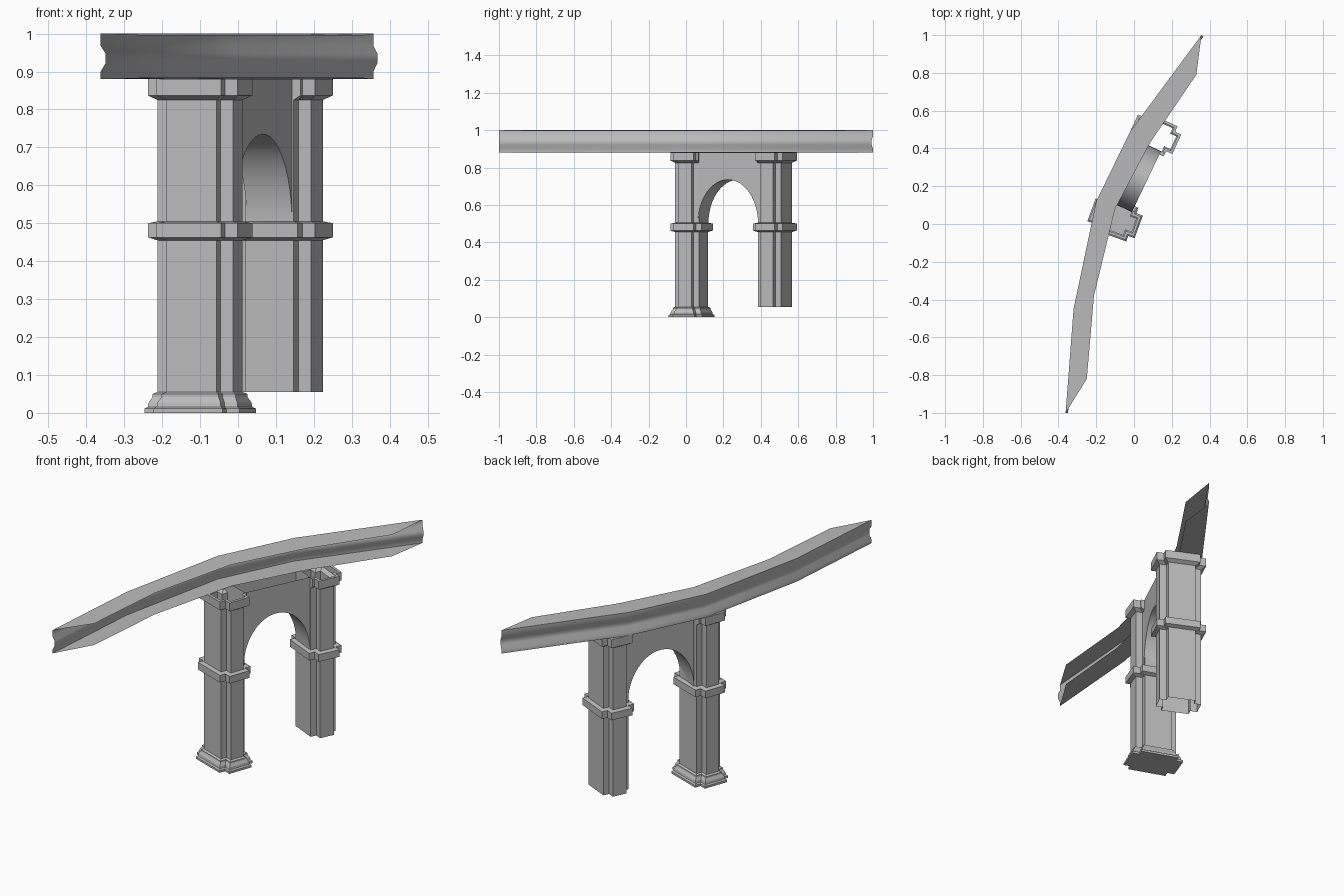
import bpy, bmesh, math
from mathutils import Vector

cube = bpy.data.objects.get("Cube")
if cube:
    bpy.data.objects.remove(cube)

stone = bpy.data.materials.new("grey_stone")
stone.use_nodes = True
GREY = (0.5, 0.5, 0.5, 1)
stone.diffuse_color = GREY
stone.node_tree.nodes["Principled BSDF"].inputs["Base Color"].default_value = GREY


def loft(name, rows, closed=False, cap_first=False, smooth=None):
    """Skin rows of points into an open shell."""
    bm = bmesh.new()
    rings = [[bm.verts.new(p) for p in row] for row in rows]
    n = len(rings[0])
    for low, high in zip(rings, rings[1:]):
        for i in range(n if closed else n - 1):
            j = (i + 1) % n
            bm.faces.new((low[i], low[j], high[j], high[i]))
    if cap_first:
        bm.faces.new(rings[0][::-1])
    bmesh.ops.recalc_face_normals(bm, faces=bm.faces)
    mesh = bpy.data.meshes.new(name)
    bm.to_mesh(mesh)
    bm.free()
    mesh.materials.append(stone)
    obj = bpy.data.objects.new(name, mesh)
    bpy.context.collection.objects.link(obj)
    if smooth:
        bpy.ops.object.select_all(action='DESELECT')
        obj.select_set(True)
        bpy.context.view_layer.objects.active = obj
        bpy.ops.object.shade_smooth_by_angle(angle=math.radians(smooth))
    return obj


# Pillars: core with a narrower pilaster on both ends
CORE_A, CORE_B, PIL_A, PIL_B = 0.07, 0.068, 0.106, 0.037
TOP = 0.88


def pillar(name, centre, along, arch_side, foot, closed_foot):
    t = Vector((*along, 0)).normalized()
    n = Vector((t.y, -t.x, 0))
    shaft = [(0.455, 0), (0.463, 0.02), (0.5, 0.02), (0.505, 0), (0.825, 0),
             (0.837, 0.02), (TOP, 0.02), (TOP, 0.006)]
    rows = []
    for z, e in foot + shaft:
        a, b, c, d = CORE_A + e, CORE_B + e, PIL_A + e, PIL_B + e
        quarter = [(c, d), (a, d), (a, b)]
        half = quarter + [(-u, v) for u, v in reversed(quarter)]
        outline = half + [(-u, -v) for u, v in half]
        row = []
        for u, v in outline:
            # the capital stops where the arch wall begins
            if z > 0.8 and v * arch_side > CORE_B:
                v = CORE_B * arch_side
            row.append(Vector((*centre, z)) + n * u + t * v)
        rows.append(row)
    loft(name, rows, closed=True, cap_first=closed_foot)


FRONT, BACK = Vector((-0.1, 0.03)), Vector((0.112, 0.475))
base = [(0, 0.027), (0.011, 0.027), (0.016, 0.02), (0.028, 0.018),
        (0.042, 0.01), (0.05, 0.01), (0.055, 0)]
pillar("front_pillar", FRONT, (0.34, 0.94), 1, base, True)
pillar("back_pillar", BACK, (0.42, 0.907), -1, [(0.055, 0)], False)

# Arch wall: two faces joined by the curved underside
chord = (BACK - FRONT).normalized()
side = Vector((chord.y, -chord.x)) * 0.066
mid = (FRONT + BACK) / 2
half_span = (BACK - FRONT).length / 2 - CORE_B
SPRING, RISE, STEPS = 0.5, 0.235, 24
rows = []
for k in range(STEPS + 1):
    ang = math.pi * k / STEPS
    p = mid - chord * half_span * math.cos(ang)
    z = SPRING + RISE * math.sin(ang)
    rows.append([(*(p + side), TOP), (*(p + side), z),
                 (*(p - side), z), (*(p - side), TOP)])
loft("arch_wall", rows, smooth=40)

# Curved channel along the top, with flanges pointing inward
outer = [Vector(p) for p in ((-0.362, -1), (-0.32, -0.45), (-0.2, 0.12),
                             (-0.02, 0.49), (0.357, 1))]
inner = [Vector(p) for p in ((-0.25, -0.82), (-0.212, -0.38), (-0.1, 0.08),
                             (0.085, 0.43), (0.33, 0.79))]
web = [(1, 0), (0.967, 0), (0.948, 0.013), (0.922, 0.013), (0.9, 0), (TOP, 0)]
rows = []
for i, (o, q) in enumerate(zip(outer, inner)):
    d = (outer[min(i + 1, 4)] - outer[max(i - 1, 0)]).normalized()
    n = Vector((d.y, -d.x))
    rows.append([(*q, 0.995)] + [(*(o + n * e), z) for z, e in web]
                + [(*q, TOP + 0.004)])
loft("top_channel", rows, smooth=50)
